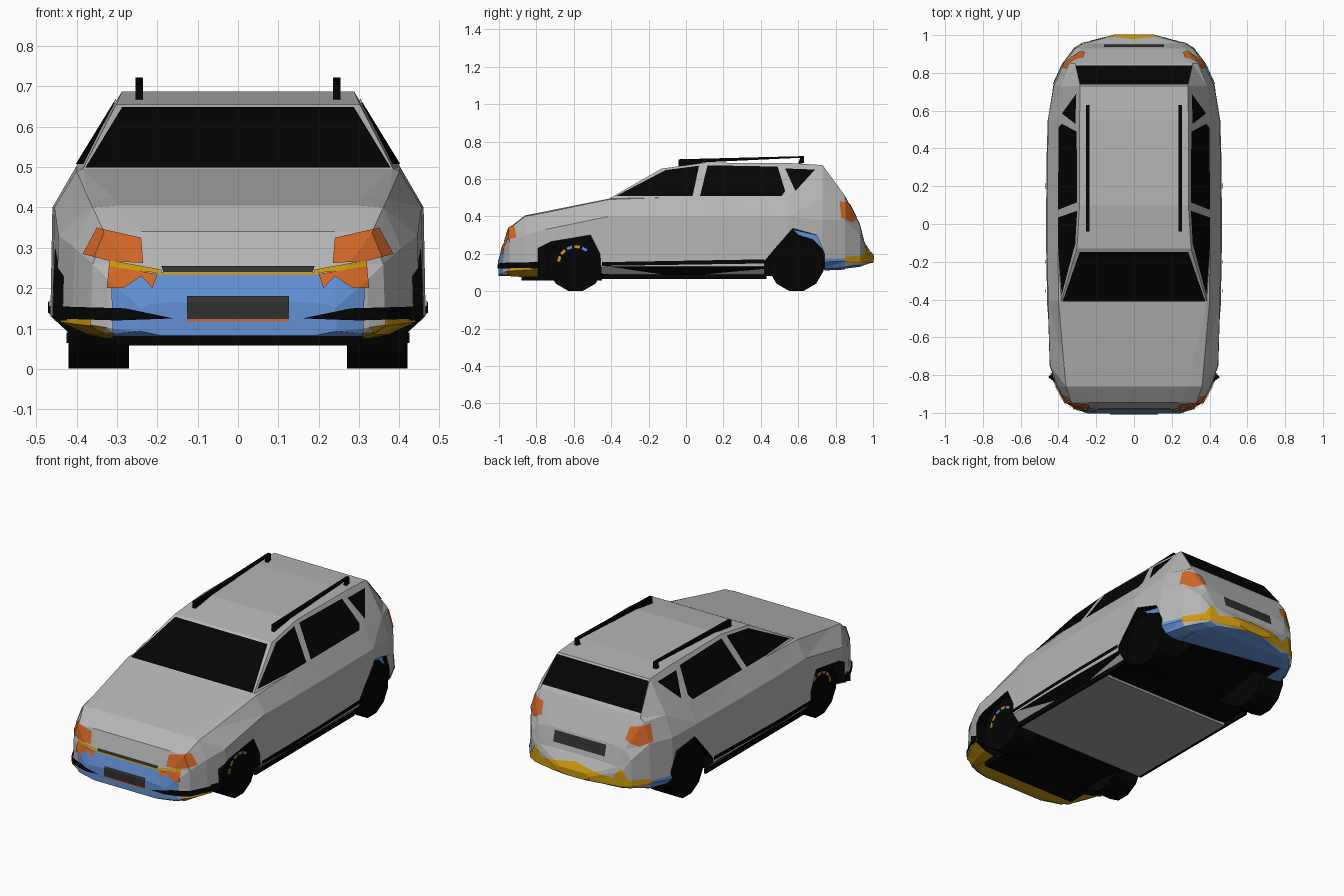
import bpy, bmesh, math

cube = bpy.data.objects.get("Cube")
if cube:
    bpy.data.objects.remove(cube, do_unlink=True)


def material(name, r, g, b):
    m = bpy.data.materials.new(name)
    m.use_nodes = True
    m.diffuse_color = (r, g, b, 1)
    shader = next(n for n in m.node_tree.nodes if n.type == 'BSDF_PRINCIPLED')
    shader.inputs["Base Color"].default_value = (r, g, b, 1)
    return m


silver = material("silver paint", .465, .465, .465)
black = material("black", .0012, .0012, .0012)
gold = material("gold", .61, .32, .004)
blue = material("blue", .12, .28, .66)
orange = material("orange", .64, .135, .02)
charcoal = material("charcoal", .03, .03, .03)
grey = material("underside grey", .34, .34, .34)


def add_object(name, bm, mats):
    bmesh.ops.recalc_face_normals(bm, faces=bm.faces)
    mesh = bpy.data.meshes.new(name)
    bm.to_mesh(mesh)
    bm.free()
    for m in mats:
        mesh.materials.append(m)
    obj = bpy.data.objects.new(name, mesh)
    bpy.context.scene.collection.objects.link(obj)
    return obj


def prism(name, outline, axis, low, high, mats, side=1, index=0):
    """Extrude a 2D outline along one axis; side -1 mirrors it across x."""
    bm = bmesh.new()
    rings = []
    for d in (low, high):
        ring = []
        for a, b in outline:
            x, y, z = {'x': (d, a, b), 'y': (a, d, b), 'z': (a, b, d)}[axis]
            ring.append(bm.verts.new((side * x, y, z)))
        bm.faces.new(ring)
        rings.append(ring)
    for i in range(len(outline)):
        j = i - 1
        bm.faces.new((rings[0][j], rings[0][i], rings[1][i], rings[1][j]))
    for f in bm.faces:
        f.material_index = index
    return add_object(name, bm, mats)


def boolean(obj, cutter, operation):
    mod = obj.modifiers.new("cut", 'BOOLEAN')
    mod.operation = operation
    mod.solver = 'EXACT'
    mod.object = cutter
    graph = bpy.context.evaluated_depsgraph_get()
    mesh = bpy.data.meshes.new_from_object(obj.evaluated_get(graph))
    obj.modifiers.clear()
    obj.data = mesh
    bpy.data.objects.remove(cutter, do_unlink=True)


# Body stations: y, bottom z, sill x, then (x, z) of shoulder, belt and roof edge
STATIONS = [
    (-1, .085, .24, .24, .15, .22, .16, .15, .165),
    (-.97, .08, .31, .32, .22, .27, .255, .2, .26),
    (-.945, .08, .335, .36, .26, .33, .335, .24, .34),
    (-.86, .08, .36, .405, .3, .36, .4, .3, .405),
    (-.75, .08, .38, .445, .33, .37, .42, .31, .427),
    (-.41, .08, .42, .455, .4, .4, .49, .385, .495),
    (-.13, .08, .42, .46, .4, .402, .5, .302, .655),
    (.1, .08, .42, .46, .4, .402, .5, .288, .687),
    (.55, .08, .42, .455, .4, .4, .5, .288, .685),
    (.73, .115, .4, .425, .38, .385, .5, .285, .674),
    (.85, .12, .36, .37, .38, .335, .49, .31, .51),
    (.93, .13, .3, .31, .3, .27, .35, .2, .36),
    (.955, .14, .27, .27, .235, .24, .255, .15, .26),
    (1, .155, .1, .1, .18, .08, .19, .05, .19),
]


def make_shell(name, mats, lift=0):
    bm = bmesh.new()
    rings = []
    for y, zb, xb, xd, zd, xe, ze, xf, zf in STATIONS:
        half = [(xb - .05, zb), (xb, zb + .01), (xd + .005, zb + .16 * (zd - zb)),
                (xd, zd), (xe, ze), (xf, zf)]
        loop = half + [(-x, z) for x, z in reversed(half)]
        rings.append([bm.verts.new((x, y, z)) for x, z in loop])
    for a, b in zip(rings, rings[1:]):
        for i in range(len(a)):
            bm.faces.new((a[i - 1], a[i], b[i], b[i - 1]))
    bm.faces.new(rings[0])
    bm.faces.new(rings[-1])
    bmesh.ops.recalc_face_normals(bm, faces=bm.faces)
    bmesh.ops.triangulate(bm, faces=bm.faces)
    bm.normal_update()
    for v, n in [(v, v.normal.copy()) for v in bm.verts]:
        v.co += n * lift
    return add_object(name, bm, mats)


def painted(name, outline, axis, low, high, mat, side=1, lift=.004):
    """Thin skin following the body inside a projected outline."""
    marker = gold if mat is black else black
    skin = make_shell(name, [mat, marker], lift)
    cutter = prism("cutter", outline, axis, low, high, [mat, marker], side, 1)
    boolean(skin, cutter, 'INTERSECT')
    bm = bmesh.new()
    bm.from_mesh(skin.data)
    inner = [f for f in bm.faces if f.material_index == 1]
    bmesh.ops.delete(bm, geom=inner, context='FACES')
    bm.to_mesh(skin.data)
    bm.free()


def symmetric(half):
    return half + [(-x, z) for x, z in reversed(half)]


def box(x0, x1, y0, y1):
    return [(x0, y0), (x1, y0), (x1, y1), (x0, y1)]


# Body with coloured underside and wheel arches
body = make_shell("body", [silver, black, gold, blue])
for f in body.data.polygons:
    if f.normal.z < -.7:
        f.material_index = 2 if f.center.y < -.86 else 3 if f.center.y > .8 else 1
FRONT_ARCH = [(-.79, -.1), (-.79, .23), (-.72, .265), (-.51, .3), (-.46, .2), (-.44, -.1)]
REAR_ARCH = [(.42, -.1), (.42, .16), (.47, .22), (.57, .335), (.7, .3), (.74, .2), (.74, -.1)]
for side in (1, -1):
    for arch in (FRONT_ARCH, REAR_ARCH):
        cutter = prism("cutter", arch, 'x', .22, .6, [silver, black], side, 1)
        boolean(body, cutter, 'DIFFERENCE')

# Glass on the centre line
painted("windshield", symmetric([(.378, .499), (.287, .649)]), 'y', -.6, 0, black)
painted("rear_window", symmetric([(.309, .53), (.286, .667)]), 'y', .6, 1.1, black)

# Front and rear fittings on the centre line
painted("front_bumper", symmetric([(.31, .0805), (.315, .235)]), 'y', -1.1, -.86, blue)
painted("grille", symmetric([(.185, .24), (.19, .255)]), 'y', -1.1, -.86, charcoal, lift=.006)
painted("grille_trim", symmetric([(.2, .234), (.2, .24)]), 'y', -1.1, -.86, gold, lift=.006)
painted("front_plate", symmetric([(.127, .124), (.127, .18)]), 'y', -1.1, -.9, charcoal, lift=.008)
painted("front_plate_trim", symmetric([(.127, .117), (.127, .124)]), 'y', -1.1, -.9, orange, lift=.007)
painted("rear_plate", symmetric([(.16, .29), (.16, .35)]), 'y', .8, 1.1, charcoal)
painted("rear_bumper", symmetric([(.45, .15), (.45, .18), (.3, .19), (.265, .255), (.22, .195), (0, .23)]),
        'y', .85, 1.1, gold)

# Parts repeated on both sides
SIDE_WINDOWS = {
    "front_door_glass": [(-.375, .508), (-.11, .647), (.07, .671), (.035, .508)],
    "rear_door_glass": [(.075, .508), (.115, .673), (.49, .666), (.53, .535), (.51, .508)],
    "quarter_glass": [(.585, .535), (.53, .656), (.69, .65)],
}
MOULDING = [(-.45, .135), (-.45, .155), (.42, .17), (.42, .148)]
HEADLAMP = [(.235, .262), (.24, .325), (.35, .35), (.385, .285), (.32, .268)]
INDICATOR = [(.2, .235), (.32, .255), (.325, .2), (.285, .2), (.24, .23), (.212, .2)]
TAIL_LAMP = [(.26, .4), (.27, .46), (.355, .48), (.38, .39), (.33, .365)]
LAMP_TRIM = [(.19, .237), (.32, .25), (.32, .27), (.19, .246)]
BUMPER_STRIP = [(.16, .125), (.28, .15), (.46, .155), (.46, .125), (.3, .12)]
RAIL = [(-.04, .66), (-.04, .705), (.63, .722), (.63, .685), (.6, .68), (.61, .713), (.1, .689)]
ARCH_LINER = [(.57, .33), (.7, .3), (.735, .22), (.68, .275), (.6, .3)]


def circle(y, z, radius, count):
    turn = 2 * math.pi / count
    return [(y + radius * math.cos(turn * (i + .5)), z + radius * math.sin(turn * (i + .5)))
            for i in range(count)]


def arc_strip(y, z, inner, outer, start, end):
    points = [(inner, start), (outer, start), (outer, end), (inner, end)]
    return [(y + r * math.cos(math.radians(a)), z + r * math.sin(math.radians(a)))
            for r, a in points]


for side, tag in ((1, "left"), (-1, "right")):
    for name, outline in SIDE_WINDOWS.items():
        painted(f"{tag}_{name}", outline, 'x', .2, .6, black, side)
    painted(tag + "_side_moulding", MOULDING, 'x', .3, .6, black, side, .007)
    prism(tag + "_sill", box(-.45, .43, .064, .09), 'x', .412, .425, [black], side)
    painted(tag + "_headlamp", HEADLAMP, 'y', -1.1, -.75, orange, side, .006)
    painted(tag + "_indicator", INDICATOR, 'y', -1.1, -.8, orange, side, .008)
    painted(tag + "_lamp_trim", LAMP_TRIM, 'y', -1.1, -.8, gold, side, .005)
    painted(tag + "_tail_lamp", TAIL_LAMP, 'y', .7, 1.1, orange, side)
    painted(tag + "_bumper_strip", BUMPER_STRIP, 'y', -1.1, -.79, black, side, .009)
    painted(tag + "_front_bumper_corner", box(-.95, -.79, .07, .124), 'x', .31, .6, gold, side, .005)
    painted(tag + "_rear_bumper_corner", box(.74, .85, .1, .175), 'x', .3, .6, blue, side, .005)
    prism(tag + "_front_flare", [(.39, -.86), (.455, -.81), (.42, -.78), (.39, -.78)],
          'z', .12, .155, [black], side)
    prism(tag + "_roof_rail", RAIL, 'x', .236, .254, [black], side)
    prism(tag + "_rear_arch_liner", ARCH_LINER, 'x', .395, .403, [blue], side)
    # Wheels, with coloured flashes on the front rims
    for y, end in ((-.59, "front"), (.59, "rear")):
        prism(f"{tag}_{end}_wheel", circle(y, .146, .15, 12), 'x', .27, .42, [black], side)
    for i, mat in enumerate((blue, gold, blue, gold, gold)):
        start = 50 + 26 * i
        prism(f"{tag}_rim_flash_{i}", arc_strip(-.59, .146, .085, .1, start, start + 18),
              'x', .418, .424, [mat], side)

# Underside trays
prism("floor_panel", box(-.415, .415, -.45, .26), 'z', .066, .085, [grey])
prism("front_tray", box(-.3, .3, -.88, -.45), 'z', .058, .085, [black])
